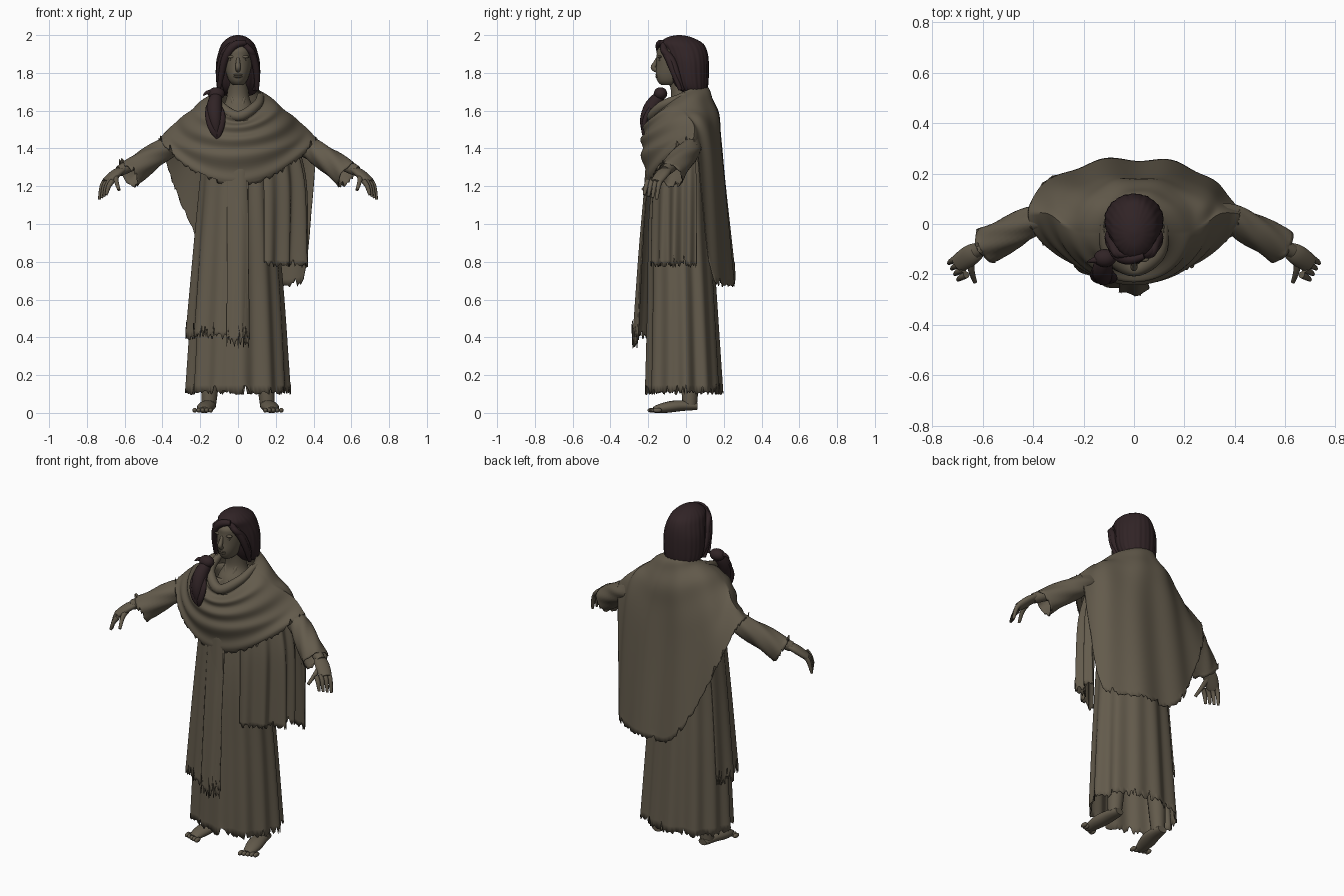
import bpy, bmesh, random
from math import sin, cos, pi, radians
from mathutils import Vector

rng = random.Random(7)
cube = bpy.data.objects.get("Cube")
if cube:
    bpy.data.objects.remove(cube, do_unlink=True)


def material(name, colour):
    mat = bpy.data.materials.new(name)
    mat.use_nodes = True
    mat.diffuse_color = (*colour, 1)
    mat.node_tree.nodes["Principled BSDF"].inputs["Base Color"].default_value = (*colour, 1)
    return mat


drab = material("drab_brown", (.125, .104, .072))
dark = material("dark_umber", (.03, .017, .019))


def spline(keys, t):
    """Smooth curve through the keys, with t from start to end of the list."""
    last = len(keys) - 1
    i = min(int(t * last), last - 1)
    f = t * last - i
    a, b, c, d = (Vector(keys[max(0, min(last, i + k))]) for k in (-1, 0, 1, 2))
    return b + f / 2 * ((c - a) + f * ((2 * a - 5 * b + 4 * c - d) + f * (3 * (b - c) + d - a)))


def finish(name, bm, mat, thickness=0):
    bmesh.ops.recalc_face_normals(bm, faces=bm.faces)
    mesh = bpy.data.meshes.new(name)
    bm.to_mesh(mesh)
    bm.free()
    mesh.materials.append(mat)
    obj = bpy.data.objects.new(name, mesh)
    bpy.context.collection.objects.link(obj)
    bpy.ops.object.select_all(action="DESELECT")
    obj.select_set(True)
    bpy.context.view_layer.objects.active = obj
    bpy.ops.object.shade_smooth_by_angle(angle=radians(50))
    if thickness:
        solid = obj.modifiers.new("cloth thickness", "SOLIDIFY")
        solid.thickness = thickness


def sheet(name, place, columns, rows, mat=drab, closed=True, tear=0, thickness=0, caps=False):
    """Grid surface from place(u, v); the last row can be torn into a ragged hem."""
    bm = bmesh.new()
    grid = []
    for j in range(rows + 1):
        row = []
        for i in range(columns if closed else columns + 1):
            point = Vector(place(i / columns, j / rows))
            if j == rows and tear:
                rip = 2.5 if rng.random() < .08 else 0
                point.z += tear * (rng.uniform(-1, .6) + rip)
            row.append(bm.verts.new(point))
        grid.append(row)
    for row, following in zip(grid, grid[1:]):
        for i in range(columns):
            k = (i + 1) % len(row)
            bm.faces.new((row[i], row[k], following[k], following[i]))
    if caps:
        bm.faces.new(grid[0])
        bm.faces.new(grid[-1])
    finish(name, bm, mat, thickness)


def rings(name, profile, columns=96, rows=24, start=0, end=360, fold=0, waves=16, **options):
    """Loft of ellipses; profile keys are (height, centre y, radius x, radius y)."""
    def place(u, v):
        angle = radians(start + (end - start) * u)
        z, middle, wide, deep = spline(profile, v)
        pleat = sin(waves * angle + v / 2) + .6 * sin((waves // 2 + 2) * angle + 2) - .4
        k = 1 + fold * (v + .3) * pleat
        return wide * k * sin(angle), middle - deep * k * cos(angle), z
    sheet(name, place, columns, rows, closed=(end - start == 360), **options)


def tube(name, path, first, last, belly=0, flat=1, columns=16, rows=14, fold=0, caps=True, **options):
    """Limb along a path, from the first radius to the last, swollen midway by belly."""
    whole = Vector(path[-1]) - Vector(path[0])
    guide = Vector((0, 1, 0)) if abs(whole.z) > .7 * whole.length else Vector((0, 0, 1))

    def place(u, v):
        along = spline(path, min(1, v + .02)) - spline(path, max(0, v - .02))
        side = along.cross(guide).normalized()
        up = side.cross(along).normalized()
        angle = 2 * pi * u
        radius = first + (last - first) * v + belly * sin(pi * v)
        radius *= 1 + fold * sin(5 * angle + 14 * v)
        return spline(path, v) + radius * (side * cos(angle) + up * sin(angle) * flat)
    sheet(name, place, columns, rows, caps=caps, **options)


def ball(name, points, size, mat=drab):
    bm = bmesh.new()
    bmesh.ops.create_uvsphere(bm, u_segments=16, v_segments=10, radius=1)
    for vert in bm.verts:
        vert.co = Vector(c + k * s for c, k, s in zip(points[0], vert.co, size))
    finish(name, bm, mat)


def both(maker, name, points, *sizes, **options):
    """Make a part on the left and its mirror on the right."""
    for side, s in (("left", 1), ("right", -1)):
        maker(f"{side}_{name}", [(s * x, y, z) for x, y, z in points], *sizes, **options)


# Long robe with an overskirt, a torn front strip and a hanging side panel
cloth = {"thickness": .005}
rings("robe", [(1.6, 0, .17, .12), (1.1, -.03, .2, .16), (.6, -.02, .24, .18), (.11, -.01, .27, .2)],
      columns=160, fold=.035, waves=12, tear=.015, **cloth)
rings("overskirt", [(1.35, -.03, .19, .18), (.9, -.04, .23, .2), (.41, -.04, .27, .23)],
      start=-115, end=14, fold=.03, waves=12, tear=.025, **cloth)
rings("front_strip", [(1.4, -.04, .2, .16), (.9, -.06, .21, .185), (.38, -.06, .22, .22)],
      columns=24, start=-16, end=16, fold=.02, tear=.04, **cloth)
rings("side_panel", [(1.42, .02, .32, .18), (1.2, .02, .365, .21), (.79, .02, .37, .22)],
      columns=64, start=22, end=100, fold=.045, waves=17, tear=.02, **cloth)


# Draped shawl: scooped in front, falling long at the back, slanting up on the right
def drape(u, v):
    angle = 2 * pi * u
    s, c = sin(angle), cos(angle)
    front, back = max(0, c), max(0, -c)
    slant = abs(s) ** (30 if s > 0 else 2)
    neck = (.12 * s, -.035 - .145 * c, 1.65 - .08 * c + .04 * s * s)
    shoulder = (.24 * s, -.025 - .2 * c, 1.54 - .04 * c + .07 * s * s)
    fall = (.34 * s, .04 * s * s - .235 * front + .2 * back, 1.53 - .15 * front - .25 * back)
    hem_height = 1.45 - .24 * front ** 2 if c > 0 else .68 + .77 * slant
    reach = .42 - .04 * (1 - slant) * (c < 0)
    hem = (reach * s, .04 * s * s - .205 * front + .26 * back, hem_height)
    swag = .012 * sin(9 * pi * v + s) * front * (1 - v / 2)
    pleat = .01 * v * sin(9 * angle + 2) * (1 - front) * back
    ripple = .006 * sin(22 * v + 2 * angle) * (1 - v) ** 2
    outward = Vector((s, -c, .3))
    return spline([neck, shoulder, fall, hem], v) + outward * (swag + pleat + ripple)


sheet("shawl", drape, 168, 40, tear=.014, **cloth)
tube("cowl_roll", [(.12, 0, 1.68), (.1, -.12, 1.63), (0, -.18, 1.57), (-.1, -.12, 1.63), (-.12, 0, 1.68)],
     .018, .018, belly=.01, rows=24)

# Arms and hands
both(tube, "sleeve", [(.27, .02, 1.455), (.38, .02, 1.4), (.48, -.03, 1.335), (.58, -.085, 1.26)],
     .05, .074, columns=32, rows=20, caps=False, fold=.05, tear=.01, **cloth)
both(tube, "forearm", [(.42, 0, 1.38), (.54, -.06, 1.325), (.63, -.11, 1.28)], .045, .028)
both(tube, "palm", [(.61, -.1, 1.29), (.65, -.125, 1.265), (.7, -.16, 1.22)], .028, .034, belly=.01, flat=.55)
for k, finger in enumerate(("little", "ring", "middle", "index")):
    x, y = .72 - k * .012, -.135 - k * .022
    both(tube, finger + "_finger", [(x - .02, y, 1.23), (x, y - .01, 1.2), (x + .014, y - .02, 1.13 + k * .008)],
         .014, .007, belly=.002, columns=10)
both(tube, "thumb", [(.645, -.13, 1.26), (.645, -.18, 1.23), (.63, -.23, 1.18)], .018, .008, columns=10)

# Legs and bare feet
both(tube, "leg", [(.13, .01, .6), (.14, .02, .3), (.155, .02, .04)], .07, .038)
both(tube, "foot", [(.153, .06, .035), (.16, -.03, .038), (.175, -.11, .028), (.18, -.17, .016)],
     .028, .025, belly=.02, flat=.65)
for k in range(5):
    both(ball, f"toe_{k + 1}", [(.145 + k * .021, k * .007 - .18, .014)], (.012, .024, .013))

# Neck, head and face
rings("neck", [(1.5, -.04, .12, .11), (1.6, -.03, .09, .09), (1.67, -.02, .06, .06), (1.77, -.03, .052, .06)],
      columns=40)
rings("head", [(1.735, -.085, .025, .045), (1.755, -.08, .045, .07), (1.79, -.07, .06, .09),
               (1.84, -.06, .072, .097), (1.89, -.055, .076, .1), (1.93, -.05, .07, .096),
               (1.98, -.04, .02, .03)], columns=40, caps=True)
tube("nose", [(0, -.15, 1.88), (0, -.163, 1.85), (0, -.173, 1.828), (0, -.155, 1.812)],
     .007, .012, belly=.004, columns=12)
for lip, height in (("upper", 1.79), ("lower", 1.779)):
    ball(lip + "_lip", [(0, -.153, height)], (.023, .009, .006))
both(ball, "brow", [(.034, -.139, 1.885)], (.025, .012, .008))
both(ball, "eye", [(.032, -.138, 1.866)], (.014, .008, .006))
both(tube, "neck_cord", [(.045, -.02, 1.73), (.03, -.065, 1.66), (.012, -.11, 1.59)], .01, .012, columns=8)

# Shoulder-length hair with swept locks
rings("hair", [(2, -.035, .01, .01), (1.99, -.035, .045, .06), (1.96, -.025, .082, .11), (1.92, -.005, .1, .115),
               (1.86, .01, .115, .11), (1.78, .017, .117, .103), (1.72, .03, .108, .085),
               (1.685, .05, .08, .055), (1.675, .055, .03, .02)],
      columns=120, rows=32, fold=.012, waves=24, mat=dark, caps=True)
for k in range(2):
    d = k * .014
    both(tube, f"lock_{k + 1}", [(d, -.11, 1.965 - d), (.05 + d, -.12, 1.935 - d), (.085, d - .09, 1.87),
                                 (.1, d - .06, 1.79), (.1 - d, d - .03, 1.71)], .012, .01, belly=.008, mat=dark)
tube("swept_lock", [(.04, -.125, 1.96), (-.02, -.14, 1.945), (-.07, -.12, 1.87), (-.1, -.07, 1.72)],
     .014, .01, belly=.01, mat=dark)

# Bird perched on the right side of the chest
tube("bird_body", [(-.11, -.21, 1.455), (-.12, -.21, 1.54), (-.125, -.18, 1.62), (-.115, -.14, 1.675)],
     .01, .03, belly=.02, mat=dark)
ball("bird_head", [(-.115, -.135, 1.69)], (.045, .036, .034), dark)
tube("bird_beak", [(-.14, -.14, 1.695), (-.165, -.145, 1.695), (-.185, -.15, 1.68)], .018, .002, mat=dark)
for name, s in (("left", 1), ("right", -1)):
    tube(f"bird_{name}_wing", [(s * .028 - .13, -.18, 1.63), (s * .032 - .12, -.21, 1.57),
                               (s * .018 - .115, -.225, 1.5), (-.108, -.22, 1.45)],
         .01, .004, belly=.016, flat=.6, mat=dark)
